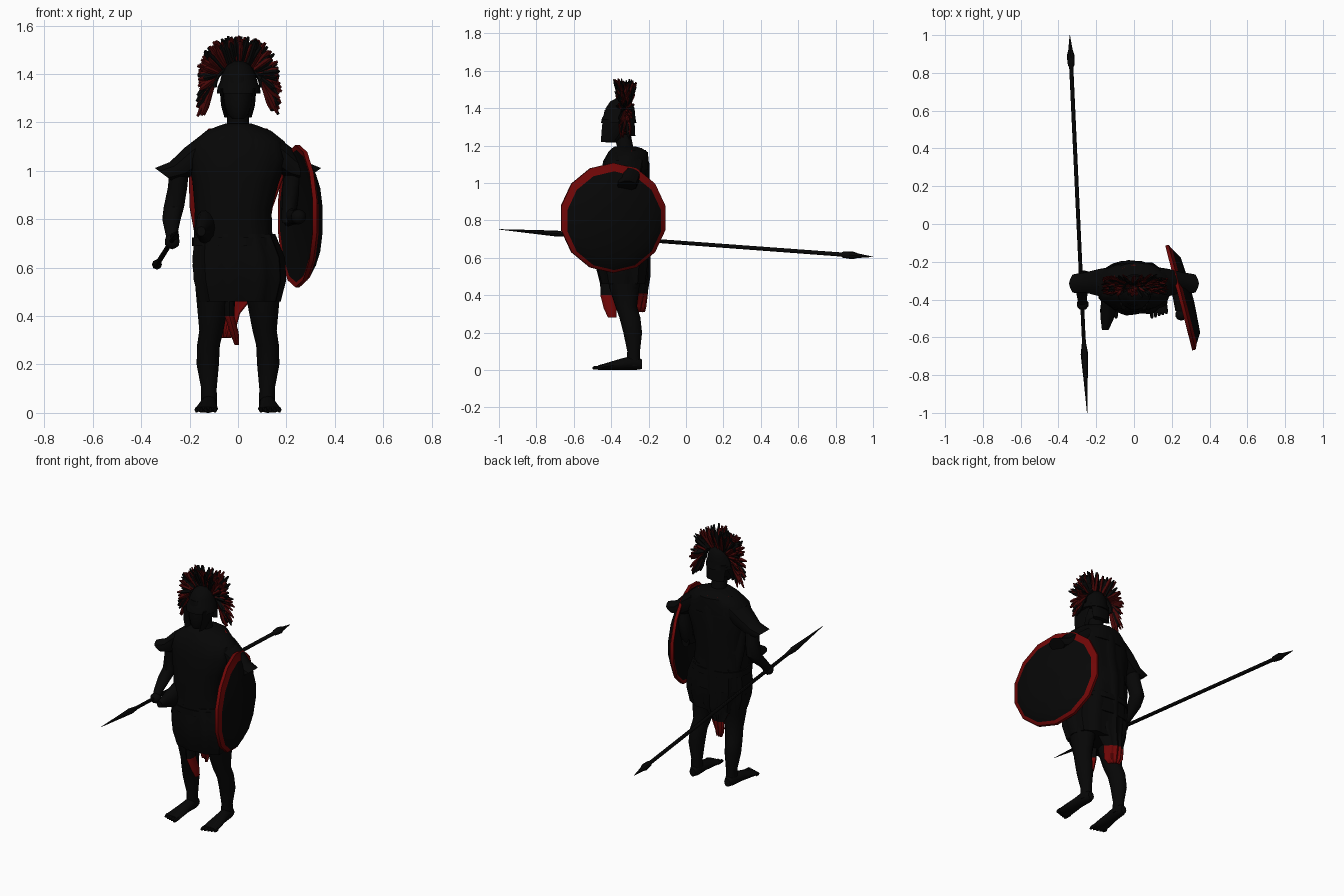
import bpy, bmesh, math, random
from mathutils import Vector

random.seed(4)
cube = bpy.data.objects.get("Cube")
if cube:
    bpy.data.objects.remove(cube)


def material(name, colour):
    mat = bpy.data.materials.new(name)
    mat.use_nodes = True
    mat.diffuse_color = (*colour, 1)
    mat.node_tree.nodes["Principled BSDF"].inputs["Base Color"].default_value = (*colour, 1)
    return mat


BLACK = material("near_black", (.002, .002, .002))
RED = material("deep_red", (.16, .002, .002))
MAROON = material("crest_maroon", (.06, .002, .002))
UP = Vector((0, 0, 1))


def squared(value, power):
    return math.copysign(abs(value) ** power, value)


def add_loft(bm, axis, rings, sides=12, fold=0, lobes=9, bands=None, power=1):
    """Skin rings (x, y, z, radius_a, radius_b) square to the axis; power below 1 makes them boxier."""
    axis = Vector(axis).normalized()
    ref = UP if abs(axis.y) > .9 else Vector((0, 1, 0))
    v = (ref - axis * ref.dot(axis)).normalized()
    u = v.cross(axis)
    loops = []
    for x, y, z, ra, rb in rings:
        loop = []
        for i in range(sides):
            a = math.tau * i / sides
            wave = 1 + fold * math.cos(lobes * a)
            offset = u * ra * squared(math.cos(a), power) + v * rb * squared(math.sin(a), power)
            loop.append(bm.verts.new(Vector((x, y, z)) + offset * wave))
        loops.append(loop)
    faces = []
    for k, (low, high) in enumerate(zip(loops, loops[1:])):
        for i in range(sides):
            j = (i + 1) % sides
            face = bm.faces.new((low[i], low[j], high[j], high[i]))
            face.material_index = bands[k] if bands else 0
            faces.append(face)
    faces += [bm.faces.new(loops[0]), bm.faces.new(loops[-1])]
    return faces


def finish(name, bm, mats, smooth=True):
    bmesh.ops.recalc_face_normals(bm, faces=bm.faces)
    mesh = bpy.data.meshes.new(name)
    bm.to_mesh(mesh)
    bm.free()
    for mat in mats:
        mesh.materials.append(mat)
    obj = bpy.data.objects.new(name, mesh)
    bpy.context.collection.objects.link(obj)
    if smooth:
        for poly in mesh.polygons:
            poly.use_smooth = True
        mesh.set_sharp_from_angle(angle=math.radians(40))
    return obj


def loft(name, axis, rings, mats=(BLACK,), **options):
    bm = bmesh.new()
    add_loft(bm, axis, rings, **options)
    return finish(name, bm, mats)


# Legs, feet and sleeves, one for each side
for side, label in ((1, "left"), (-1, "right")):
    loft(label + "_leg", UP, [
        (side * .12, -.28, .02, .033, .036), (side * .12, -.28, .1, .032, .034),
        (side * .125, -.285, .2, .046, .05), (side * .122, -.3, .28, .047, .056),
        (side * .11, -.32, .34, .05, .058), (side * .105, -.33, .44, .064, .08),
        (side * .1, -.33, .56, .08, .1)])
    bm = bmesh.new()
    add_loft(bm, (0, 1, 0), [
        (side * .12, -.235, .03, .02, .025), (side * .12, -.27, .04, .034, .04),
        (side * .125, -.35, .03, .036, .03), (side * .13, -.44, .017, .048, .016),
        (side * .132, -.47, .013, .046, .012)])
    for toe in range(5):
        x = side * (.095 + toe * .019)
        reach = -.5 + toe * .006
        add_loft(bm, (0, 1, 0), [(x, -.45, .013, .009, .012), (x, reach + .01, .012, .009, .011),
                                 (x, reach, .01, .005, .006)], sides=6)
    finish(label + "_foot", bm, (BLACK,))
    loft(label + "_sleeve", (side * .6, 0, -.8), [
        (side * .11, -.315, 1.105, .06, .09), (side * .175, -.31, 1.055, .06, .075),
        (side * .24, -.31, 1.005, .05, .058), (side * .308, -.315, .985, .043, .052)],
        sides=18, fold=.04, lobes=6)

# Arms and hands
loft("right_arm", UP, [
    (-.24, -.31, 1.03, .04, .045), (-.25, -.3, .93, .04, .045), (-.265, -.29, .85, .042, .045),
    (-.275, -.33, .8, .038, .045), (-.275, -.39, .745, .026, .035), (-.27, -.42, .71, .022, .03)])
loft("left_arm", UP, [
    (.24, -.31, 1.02, .045, .045), (.222, -.3, .93, .038, .045), (.21, -.31, .83, .03, .045),
    (.205, -.34, .785, .024, .04)])
loft("left_forearm", (0, 1, 0), [
    (.208, -.29, .81, .026, .04), (.23, -.38, .81, .026, .032), (.245, -.46, .81, .026, .032)])
for label, centre in (("right_hand", (-.272, -.425, .708)), ("left_hand", (.25, -.48, .81))):
    bm = bmesh.new()
    bmesh.ops.create_icosphere(bm, subdivisions=2, radius=.032)
    bmesh.ops.translate(bm, verts=bm.verts, vec=centre)
    finish(label, bm, (BLACK,))

# Tunic, skirt, belt and shoulder drape
loft("tunic", UP, [
    (-.01, -.335, .6, .175, .14), (-.02, -.335, .72, .16, .135), (-.02, -.335, .84, .156, .13),
    (-.01, -.335, .95, .175, .13), (0, -.33, 1.05, .2, .125), (0, -.325, 1.12, .185, .115),
    (0, -.32, 1.165, .12, .09)], sides=36, fold=.015, lobes=12, power=.85)
loft("skirt", UP, [
    (.005, -.335, .46, .165, .12), (.005, -.34, .55, .187, .138), (0, -.34, .64, .187, .14),
    (-.015, -.335, .74, .162, .13)], sides=44, fold=.04, lobes=11, power=.8)
loft("belt", UP, [(-.015, -.335, .69, .176, .142), (-.018, -.335, .725, .172, .14)], sides=24, power=.85)
loft("shoulder_drape", UP, [
    (0, -.325, 1.07, .205, .125), (0, -.32, 1.12, .19, .12), (0, -.31, 1.165, .135, .105),
    (0, -.315, 1.185, .085, .08), (0, -.325, 1.195, .055, .055)], sides=30, fold=.02, lobes=5)
loft("chest_fold", (0, 1, 0), [
    (-.13, -.4, .77, .045, .08), (-.14, -.49, .76, .038, .05), (-.152, -.56, .75, .018, .02)])
loft("front_sash", UP, [
    (-.005, -.395, .28, .009, .022), (-.015, -.405, .33, .018, .035), (-.035, -.418, .4, .02, .04),
    (-.035, -.415, .5, .024, .044)], mats=(RED, BLACK), sides=8, bands=(0, 0, 1))

# Cape with a red lining; its tail swings to one side
bm = bmesh.new()
rows = []
for x, z, half, back, slant in (
        (0, 1.175, .12, -.22, 0), (0, 1.1, .195, -.2, 0), (-.008, .97, .195, -.2, 0),
        (-.028, .85, .172, -.195, 0), (-.028, .7, .145, -.195, 0), (-.03, .5, .11, -.195, 0),
        (-.05, .41, .058, -.21, .02), (-.055, .34, .045, -.225, .03), (-.055, .31, .028, -.23, .02)):
    row = []
    for i in range(-8, 9):
        t = i / 8
        y = back - .6 * half * t * t - slant * t + .005 * math.cos(i * 1.6)
        row.append(bm.verts.new((x + half * t, y, z)))
    rows.append(row)
for top, low in zip(rows, rows[1:]):
    for i in range(len(top) - 1):
        bm.faces.new((top[i], low[i], low[i + 1], top[i + 1]))
cape = finish("cape", bm, (BLACK, RED))
if cape.data.polygons[0].normal.y < 0:
    cape.data.flip_normals()
thick = cape.modifiers.new("lining", 'SOLIDIFY')
thick.thickness = .012
thick.offset = -1
thick.material_offset = 1
thick.material_offset_rim = 1
# The loose tail shows the lining colour on both sides
for poly in cape.data.polygons:
    if poly.center.z < .4:
        poly.material_index = 1

# Neck, head and helmet
loft("neck", UP, [(0, -.32, 1.13, .055, .055), (0, -.325, 1.19, .045, .043), (0, -.34, 1.26, .045, .045)])
loft("head", UP, [
    (0, -.4, 1.215, .025, .03), (0, -.385, 1.235, .045, .055), (0, -.37, 1.28, .06, .075),
    (0, -.365, 1.34, .065, .08), (0, -.36, 1.39, .06, .075)], sides=16)
loft("helmet_dome", UP, [
    (.003, -.36, 1.32, .09, .095), (.003, -.36, 1.345, .088, .09), (.003, -.355, 1.365, .078, .083),
    (.003, -.352, 1.4, .07, .077), (.003, -.35, 1.435, .05, .056), (.003, -.35, 1.455, .018, .02)], sides=20)
for side, label in ((1, "left"), (-1, "right")):
    loft(label + "_cheek_guard", UP, [
        (side * .048, -.42, 1.22, .008, .035), (side * .062, -.4, 1.27, .008, .052),
        (side * .068, -.37, 1.34, .008, .075)], sides=8)
loft("neck_guard", UP, [(0, -.29, 1.25, .06, .02), (0, -.3, 1.35, .068, .025)], sides=10)

# Crest running from ear to ear, made of stiff tufts
bm = bmesh.new()
tufts = 260
for n in range(tufts):
    a = math.pi * n / (tufts - 1)
    c, s = math.cos(a), math.sin(a)
    spread = random.uniform(-1, 1)
    base = Vector((.105 * c, -.325 + .018 * spread, 1.345 + .095 * s))
    lean = Vector((c * (.05 + .075 * s), spread * (.012 + .035 * s), .115 * s - .125 * c ** 4))
    tip = base + lean * random.uniform(.75, 1.04) + Vector((random.uniform(-.016, .016), 0, 0))
    colour = 1 if random.random() < .4 else 0
    for face in add_loft(bm, tip - base, [(*base, .008, .008), (*base.lerp(tip, .7), .011, .007),
                                          (*tip, .005, .003)], sides=4):
        face.material_index = colour
finish("crest", bm, (MAROON, BLACK), smooth=False)
bm = bmesh.new()
for n in range(12):
    a, b = math.pi * n / 12, math.pi * (n + 1) / 12
    ends = [Vector((.1 * math.cos(k), -.325, 1.345 + .095 * math.sin(k))) for k in (a, b)]
    add_loft(bm, ends[1] - ends[0], [(*p, .012, .02) for p in ends], sides=6)
finish("crest_holder", bm, (BLACK,))

# Round shield: hollow back, red rim and border, domed dark face set slightly low
centre = Vector((.237, -.392, .813))
facing = Vector((.968, .25, 0))
profile = ((.03, .04, 0), (.028, .19, 0), (.004, .274, 0), (0, .294, 0), (.018, .294, 0),
           (.032, .264, .015), (.064, .21, .015), (.074, .05, .01))
loft("shield", facing, [(*(centre + facing * out - UP * drop), r, r) for out, r, drop in profile],
     mats=(BLACK, RED), sides=14, bands=(0, 0, 1, 1, 1, 0, 0))

# Spear with a long leaf blade in front and a butt spike behind
front, rear = Vector((-.248, -1, .752)), Vector((-.34, 1, .605))
spear = ((0, .001, .001), (.08, .01, .009), (.155, .02, .016), (.185, .011, .011), (.2, .01, .01),
         (.915, .011, .011), (.92, .017, .017), (.945, .021, .021), (.96, .012, .012), (1, .001, .001))
loft("spear", rear - front, [(*front.lerp(rear, t), a, b) for t, a, b in spear], sides=8)
